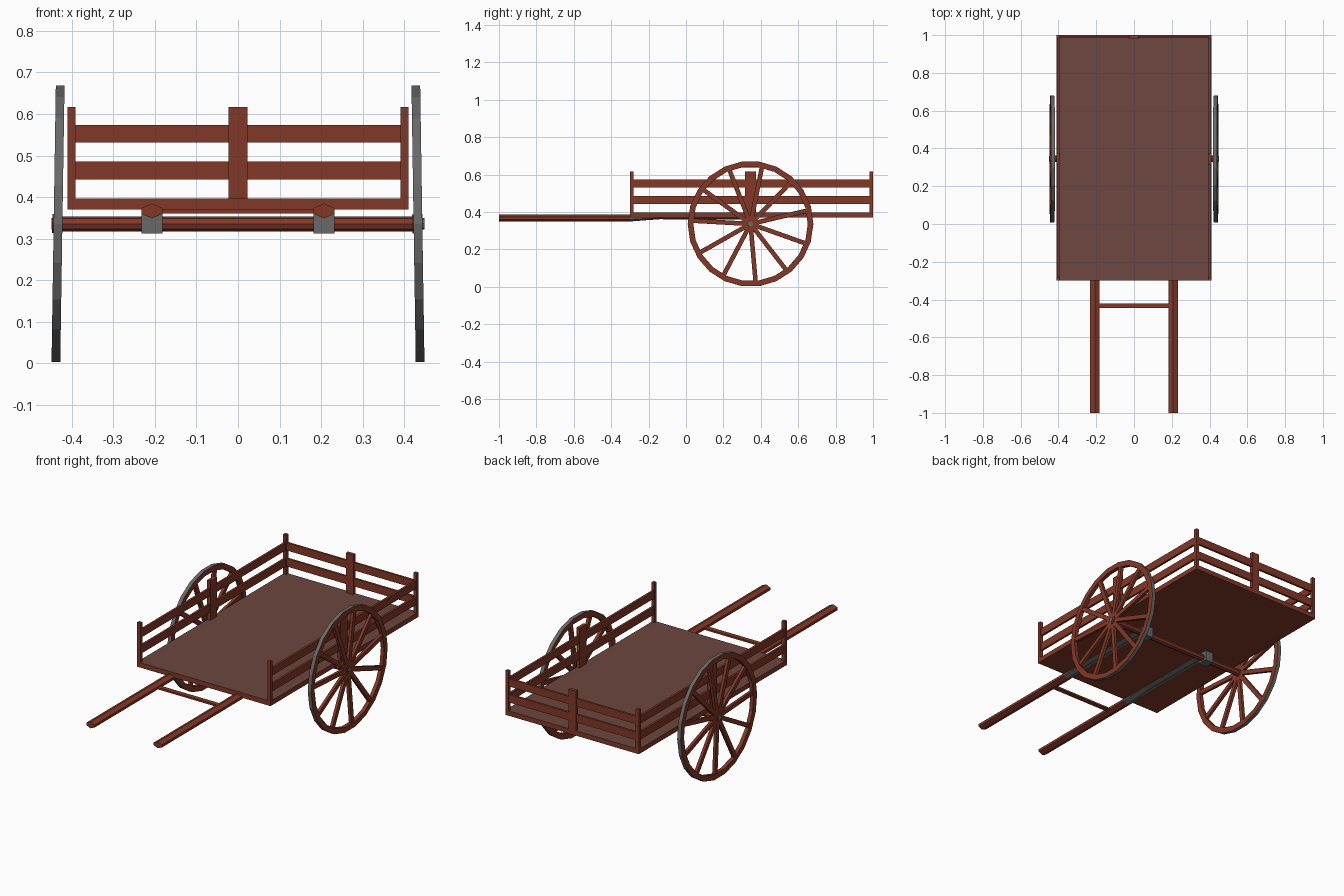
import bpy, bmesh, math
from mathutils import Matrix, Vector

if "Cube" in bpy.data.objects:
    bpy.data.objects.remove(bpy.data.objects["Cube"])


def material(name, rgb):
    m = bpy.data.materials.new(name)
    m.diffuse_color = (*rgb, 1)
    m.use_nodes = True
    m.node_tree.nodes["Principled BSDF"].inputs["Base Color"].default_value = m.diffuse_color
    return m


WOOD = material("red_brown_wood", (0.223, 0.040, 0.020))
FLOOR = material("dull_floor_wood", (0.155, 0.063, 0.052))
IRON = material("grey_iron", (0.14, 0.14, 0.14))


def finish(name, bm, *mats):
    bmesh.ops.recalc_face_normals(bm, faces=bm.faces)
    me = bpy.data.meshes.new(name)
    bm.to_mesh(me)
    bm.free()
    for m in mats:
        me.materials.append(m)
    ob = bpy.data.objects.new(name, me)
    bpy.context.collection.objects.link(ob)
    return ob


def add_box(bm, x0, x1, y0, y1, z0, z1, extra=Matrix()):
    mat = (extra @ Matrix.Translation(((x0 + x1) / 2, (y0 + y1) / 2, (z0 + z1) / 2))
           @ Matrix.Diagonal((x1 - x0, y1 - y0, z1 - z0, 1)))
    bmesh.ops.create_cube(bm, size=1, matrix=mat)


def box(name, mat, *dims):
    bm = bmesh.new()
    add_box(bm, *dims)
    return finish(name, bm, mat)


def rod_x(name, mat, x0, x1, r, y, z, n):
    bm = bmesh.new()
    m = Matrix.Translation(((x0 + x1) / 2, y, z)) @ Matrix.Rotation(math.pi / 2, 4, 'Y')
    bmesh.ops.create_cone(bm, cap_ends=True, segments=n, radius1=r, radius2=r,
                          depth=x1 - x0, matrix=m)
    return finish(name, bm, mat)


def loft_y(name, mat, sections, x):
    # hexagonal beam; each section is (y, z centre, half width, half height)
    bm = bmesh.new()
    rings = []
    for y, z, w, h in sections:
        pts = [(0, h), (w, h * .4), (w, -h * .4), (0, -h), (-w, -h * .4), (-w, h * .4)]
        rings.append([bm.verts.new((x + px, y, z + pz)) for px, pz in pts])
    for a, b in zip(rings, rings[1:]):
        for i in range(6):
            bm.faces.new((a[i], a[(i + 1) % 6], b[(i + 1) % 6], b[i]))
    bm.faces.new(rings[0])
    bm.faces.new(rings[-1])
    return finish(name, bm, mat)


AY, AZ, R = 0.345, 0.336, 0.336      # axle position and wheel radius

# bed with a duller top face
bed = box("bed", WOOD, -.41, .41, -.3, 1, .37, .397)
bed.data.materials.append(FLOOR)
for f in bed.data.polygons:
    if f.normal.z > .9:
        f.material_index = 1

# posts and rails
for side, s in (("left", -1), ("right", 1)):
    xa, xb = sorted((s * .391, s * .41))
    for label, y0, y1 in (("front", -.3, -.282), ("middle", .315, .375), ("back", .982, 1)):
        box(f"{side}_{label}_post", WOOD, xa, xb, y0, y1, .39, .617)
    xa, xb = sorted((s * .394, s * .406))
    for label, z0, z1 in (("lower", .442, .486), ("upper", .531, .574)):
        box(f"{side}_{label}_rail", WOOD, xa, xb, -.29, .99, z0, z1)
box("back_middle_post", WOOD, -.023, .023, .98, 1, .39, .617)
for label, z0, z1 in (("lower", .442, .486), ("upper", .531, .574)):
    box(f"back_{label}_rail", WOOD, -.395, .395, .984, .996, z0, z1)

# pulling shafts, iron undersides and axle brackets
for side, s in (("left", -1), ("right", 1)):
    x = s * .207
    loft_y(f"{side}_shaft", WOOD, [(-1, .367, .025, .018), (-.3, .367, .025, .018)], x)
    loft_y(f"{side}_shaft_iron", IRON, [(-.3, .367, .025, .018), (-.14, .374, .025, .013),
                                        (.33, .372, .025, .014)], x)
    box(f"{side}_axle_bracket", IRON, x - .025, x + .025, AY - .028, AY + .028, .313, .372)
box("shaft_crossbar", WOOD, -.19, .19, -.446, -.42, .361, .371)

# axle
rod_x("axle", WOOD, -.425, .425, .018, AY, AZ, 8)


def wheel(side, s):
    place = (Matrix.Translation((s * .433, AY, AZ))
             @ Matrix.Rotation(-s * .0155, 4, 'Y'))
    # rim: rectangular ring, iron on the tread only
    n = 22
    bm = bmesh.new()
    rings = []
    for i in range(n):
        a = 2 * math.pi * i / n
        rings.append([bm.verts.new((x, r * math.cos(a), r * math.sin(a)))
                      for x, r in ((-.0105, R), (.0105, R), (.0105, R - .03), (-.0105, R - .03))])
    for i in range(n):
        a, b = rings[i], rings[(i + 1) % n]
        for k in range(4):
            f = bm.faces.new((a[k], b[k], b[(k + 1) % 4], a[(k + 1) % 4]))
            f.material_index = 1 if k == 0 else 0
    ob = finish(f"{side}_wheel_rim", bm, WOOD, IRON)
    ob.matrix_world = place
    # eleven spokes
    bm = bmesh.new()
    for i in range(11):
        turn = Matrix.Rotation(math.radians(-85) + 2 * math.pi * i / 11, 4, 'X')
        add_box(bm, -.008, .008, .01, R - .02, -.012, .012, turn)
    ob = finish(f"{side}_wheel_spokes", bm, WOOD)
    ob.matrix_world = place
    # hub and iron cap
    ob = rod_x(f"{side}_wheel_hub", WOOD, -.014, .011, .024, 0, 0, 10)
    ob.matrix_world = place
    ob = rod_x(f"{side}_hub_cap", IRON, -.016, .016, .014, 0, 0, 8)
    ob.matrix_world = place


wheel("left", -1)
wheel("right", 1)
